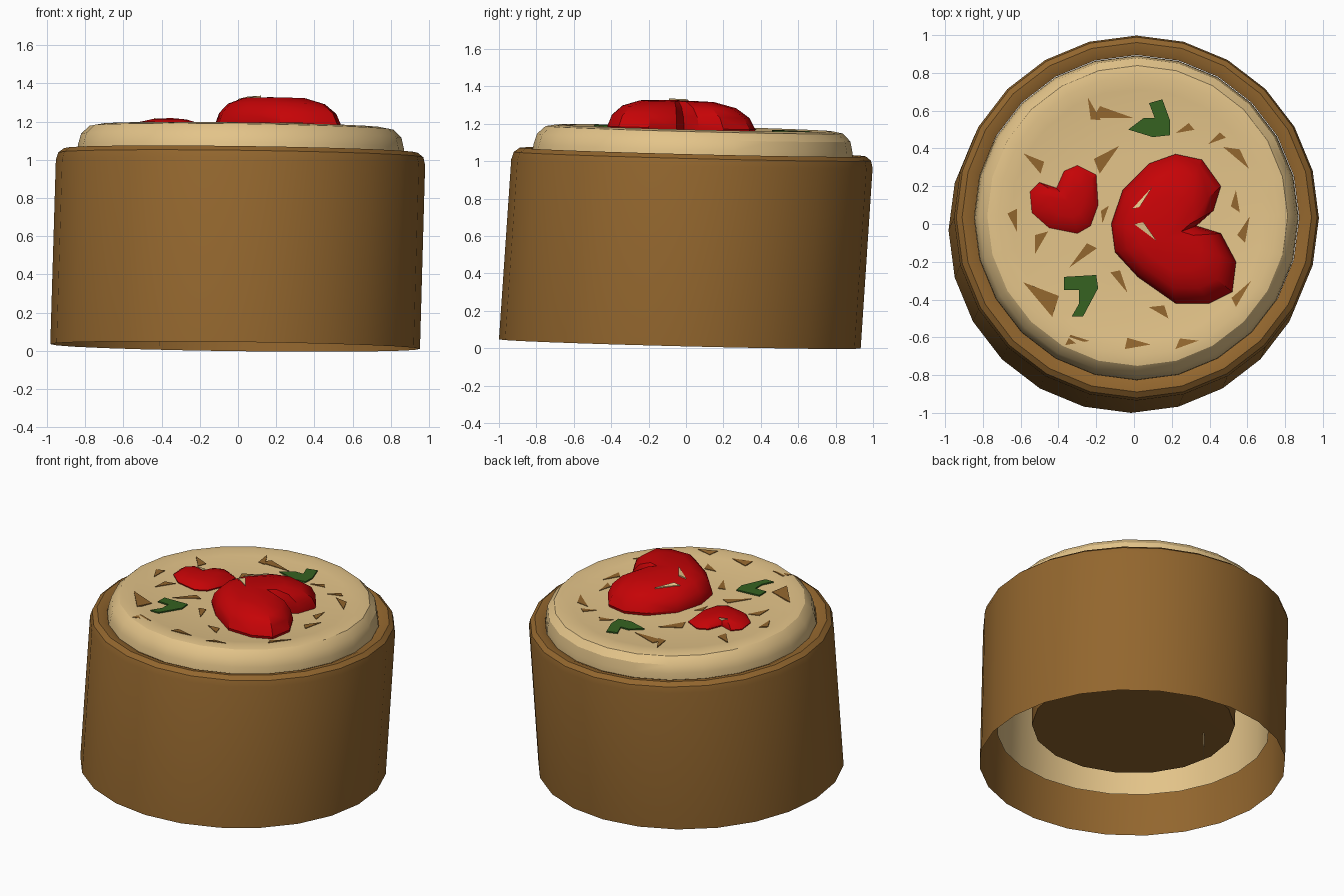
import bpy, bmesh, math, random
from mathutils import Vector

if "Cube" in bpy.data.objects:
    bpy.data.objects.remove(bpy.data.objects["Cube"], do_unlink=True)


def material(name, rgb):
    m = bpy.data.materials.new(name)
    m.use_nodes = True
    m.diffuse_color = (*rgb, 1)
    m.node_tree.nodes["Principled BSDF"].inputs["Base Color"].default_value = (*rgb, 1)
    return m


BROWN = material("crust brown", (0.29, 0.133, 0.027))
CREAM = material("cream", (0.77, 0.55, 0.25))
RED = material("berry red", (0.56, 0.001, 0.002))
GREEN = material("leaf green", (0.036, 0.122, 0.015))


def tilt(x, y):
    return 0.022 - 0.013 * x - 0.025 * y


def finish(name, bm, mat, lean=False, smooth=True):
    """Give the part the slight tilt of the whole, and make it an object."""
    for v in bm.verts:
        x, y, z = v.co
        if lean:
            x += -0.015 + 0.029 * z
            y += -0.033 + 0.067 * z
        v.co = (x, y, z + tilt(x, y))
    bmesh.ops.recalc_face_normals(bm, faces=bm.faces[:])
    mesh = bpy.data.meshes.new(name)
    bm.to_mesh(mesh)
    bm.free()
    mesh.materials.append(mat)
    obj = bpy.data.objects.new(name, mesh)
    bpy.context.collection.objects.link(obj)
    if smooth:
        bpy.ops.object.select_all(action="DESELECT")
        obj.select_set(True)
        bpy.context.view_layer.objects.active = obj
        bpy.ops.object.shade_smooth_by_angle(angle=math.radians(32))
    bpy.context.view_layer.update()
    return obj


def bridge(bm, a, b):
    n = len(a)
    for i in range(n):
        bm.faces.new((a[i], a[(i + 1) % n], b[(i + 1) % n], b[i]))


def lathe(name, profile, mat, sides=24):
    """Turn (radius, height) points about the axis; radius 0 closes the end."""
    bm = bmesh.new()
    prev = None
    for r, z in profile:
        count = sides if r else 1
        ring = [bm.verts.new((r * math.cos(math.tau * i / sides),
                              r * math.sin(math.tau * i / sides), z)) for i in range(count)]
        if prev:
            if len(prev) == len(ring):
                bridge(bm, prev, ring)
            else:
                tip, loop = (prev[0], ring) if len(prev) == 1 else (ring[0], prev)
                for i in range(sides):
                    bm.faces.new((loop[i], loop[(i + 1) % sides], tip))
        prev = ring
    return finish(name, bm, mat, lean=True)


def mound(name, outline, centre, layers, peak, mat):
    """Loft a heart outline upward in shrinking layers."""
    bm = bmesh.new()
    c = Vector(centre)
    prev = base = None
    for scale, z in layers:
        spots = [c + (Vector(p) - c) * scale for p in outline]
        ring = [bm.verts.new((q.x, q.y, z)) for q in spots]
        if prev:
            bridge(bm, prev, ring)
        base = base or ring
        prev = ring
    tip = bm.verts.new((c.x, c.y, peak))
    for i in range(len(prev)):
        bm.faces.new((prev[i], prev[(i + 1) % len(prev)], tip))
    bm.faces.new(base[::-1])
    return finish(name, bm, mat)


def plate(bm, outline, on, lift, thick=0.009):
    """Lay a thin flat shape on the upper surface of another part."""
    high = []
    for x, y in outline:
        point = on.ray_cast((x, y, 3), (0, 0, -1))[1]
        high.append(bm.verts.new((x, y, point.z - tilt(x, y) + lift)))
    low = [bm.verts.new(v.co - Vector((0, 0, thick))) for v in high]
    bridge(bm, low, high)
    bm.faces.new(high)
    bm.faces.new(low[::-1])


# Three nested tubes: crust, cream and core
lathe("outer_crust", [(0.967, 0), (0.966, 0.965), (0.955, 1.005), (0.925, 1.028),
                      (0.89, 1.024), (0.86, 1.01)], BROWN)
cream = lathe("cream_layer", [(0.86, 0.23), (0.858, 1.0), (0.852, 1.05), (0.838, 1.105),
                              (0.795, 1.147), (0.74, 1.157), (0.67, 1.143), (0.3, 1.142),
                              (0, 1.142)], CREAM)
lathe("inner_core", [(0, 0.26), (0.64, 0.265), (0.65, 1.135), (0, 1.135)], BROWN, 18)

# Heart-shaped fruit
big = [(0.22, 0.37), (0.36, 0.34), (0.46, 0.2), (0.42, 0.07), (0.33, -0.01), (0.46, -0.05),
       (0.54, -0.2), (0.52, -0.36), (0.4, -0.42), (0.22, -0.42), (0.02, -0.28),
       (-0.1, -0.15), (-0.12, 0), (-0.06, 0.18), (0.08, 0.32)]
large_fruit = mound("large_fruit", big, (0.17, -0.07),
                    [(0.98, 1.13), (1, 1.16), (0.93, 1.22), (0.77, 1.27), (0.5, 1.3)],
                    1.306, RED)
small = [(-0.55, 0.17), (-0.5, 0.22), (-0.41, 0.19), (-0.37, 0.28), (-0.3, 0.31), (-0.2, 0.26),
         (-0.19, 0.1), (-0.23, -0.01), (-0.3, -0.05), (-0.45, -0.02), (-0.54, 0.06)]
small_fruit = mound("small_fruit", small, (-0.35, 0.12),
                    [(0.98, 1.13), (1, 1.15), (0.85, 1.172), (0.5, 1.188)], 1.195, RED)

# Cream showing through the fruit
bm = bmesh.new()
plate(bm, [(0.0, 0.0), (0.12, -0.09), (0.05, 0.01)], large_fruit, 0.009)
plate(bm, [(-0.01, 0.08), (0.1, 0.2), (0.03, 0.09)], large_fruit, 0.009)
plate(bm, [(-0.44, 0.17), (-0.38, 0.18), (-0.41, 0.2)], small_fruit, 0.009)
finish("cream_specks", bm, CREAM, smooth=False)

# Leaves
leaf_shapes = {
    "back_leaf": [(0.08, 0.64), (0.15, 0.66), (0.19, 0.55), (0.19, 0.47), (0.1, 0.46),
                  (-0.03, 0.5), (0.05, 0.56), (0.11, 0.56)],
    "front_leaf": [(-0.37, -0.28), (-0.2, -0.27), (-0.19, -0.34), (-0.27, -0.49),
                   (-0.33, -0.49), (-0.29, -0.42), (-0.29, -0.35), (-0.37, -0.35)]}
for name, shape in leaf_shapes.items():
    bm = bmesh.new()
    plate(bm, shape[::-1], cream, 0.014)
    finish(name, bm, GREEN, smooth=False)

# Crumbs of the core showing through the cream: x, y, direction in degrees, length
crumbs = [(-0.11, 0.56, 0, 0.22), (-0.21, 0.61, 120, 0.14), (0.54, 0.35, -40, 0.18),
          (-0.51, -0.4, -50, 0.24), (-0.3, -0.63, 10, 0.13), (0.28, -0.64, 20, 0.13),
          (0.58, -0.37, 60, 0.16), (-0.27, -0.18, 35, 0.18), (-0.54, 0.32, -50, 0.14),
          (-0.13, 0.34, 55, 0.18), (-0.15, 0.05, 70, 0.1), (0.44, 0.44, 20, 0.1),
          (0.02, -0.65, 10, 0.14), (-0.49, -0.1, 60, 0.14), (0.6, -0.03, 80, 0.14),
          (-0.08, -0.31, -50, 0.14), (-0.62, 0.02, 90, 0.12), (0.55, 0.12, 100, 0.12),
          (0.13, -0.47, -30, 0.12), (0.27, 0.49, 10, 0.1)]
random.seed(4)
bm = bmesh.new()
for x, y, angle, length in crumbs:
    d = Vector((math.cos(math.radians(angle)), math.sin(math.radians(angle)))) * length / 2
    side = Vector((-d.y, d.x)) * random.uniform(0.5, 0.85)
    c = Vector((x, y))
    plate(bm, [c - d, c + d, c + side + d * random.uniform(-0.8, 0.8)], cream, 0.004)
finish("core_crumbs", bm, BROWN, smooth=False)
